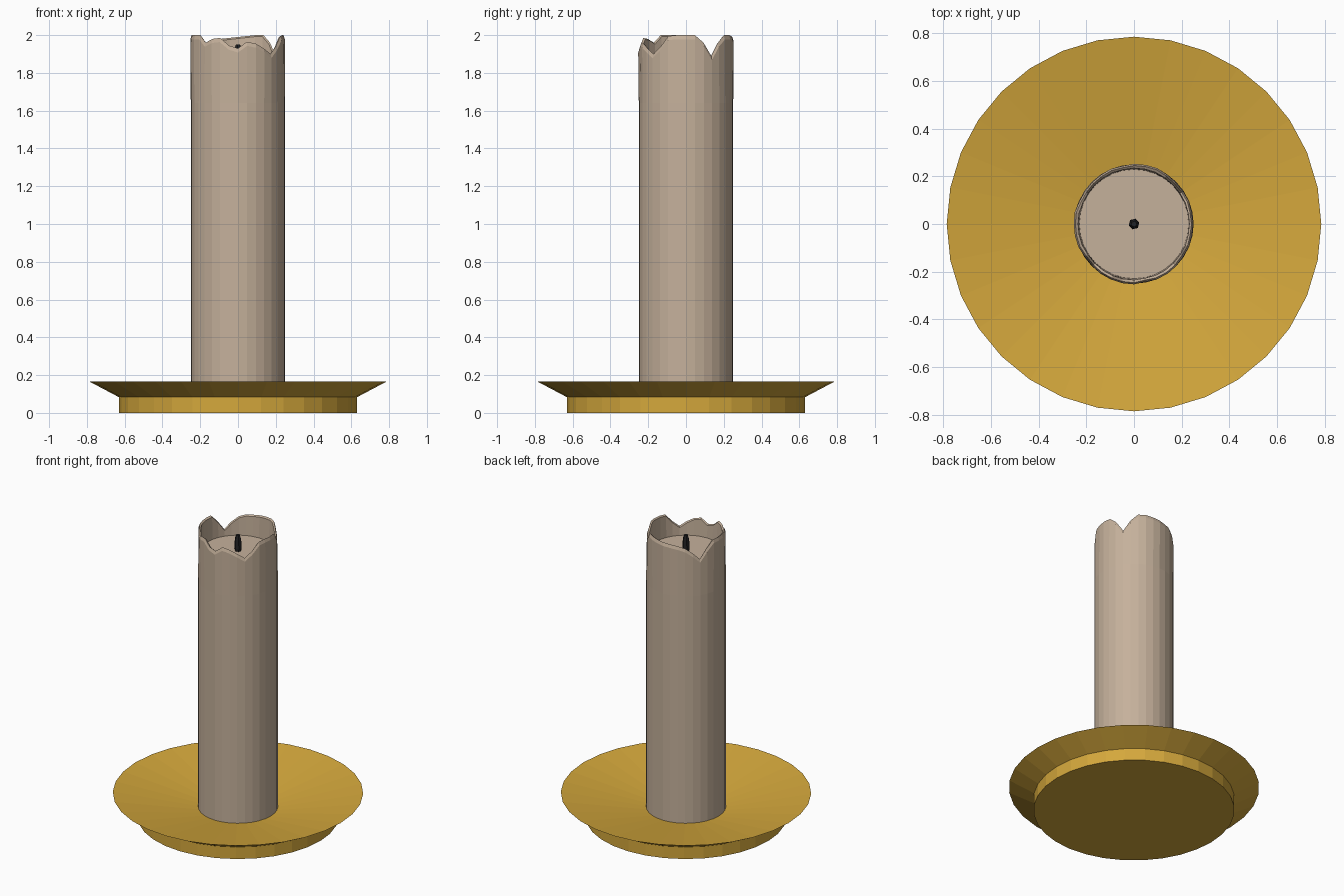
import bpy, bmesh, math, random

if "Cube" in bpy.data.objects:
    bpy.data.objects.remove(bpy.data.objects["Cube"])

random.seed(4)


def material(name, rgb):
    m = bpy.data.materials.new(name)
    m.diffuse_color = (*rgb, 1)
    m.use_nodes = True
    m.node_tree.nodes["Principled BSDF"].inputs["Base Color"].default_value = m.diffuse_color
    return m


def lathe(name, rings, sides, mat, spin=0.0):
    """Skin a stack of rings; each ring is a function k -> (radius, z)."""
    bm = bmesh.new()
    loops = []
    for ring in rings:
        loop = []
        for k in range(sides):
            a = spin + 2 * math.pi * k / sides
            r, z = ring(k)
            loop.append(bm.verts.new((r * math.cos(a), r * math.sin(a), z)))
        loops.append(loop)
    for lo, hi in zip(loops, loops[1:]):
        for k in range(sides):
            n = (k + 1) % sides
            bm.faces.new((lo[k], lo[n], hi[n], hi[k]))
    bm.faces.new(loops[0][::-1])
    bm.faces.new(loops[-1])
    bmesh.ops.recalc_face_normals(bm, faces=bm.faces)
    mesh = bpy.data.meshes.new(name)
    bm.to_mesh(mesh)
    bm.free()
    mesh.materials.append(mat)
    ob = bpy.data.objects.new(name, mesh)
    bpy.context.collection.objects.link(ob)
    return ob


def flat(r, z):
    return lambda k: (r, z)


gold = material("gold", (0.66, 0.39, 0.045))
wax = material("wax", (0.56, 0.44, 0.33))
black = material("charred", (0.015, 0.015, 0.017))

# Dish: round foot, flared lip, shallow conical top
lathe("dish", [flat(0.63, 0), flat(0.63, 0.083), flat(0.785, 0.165),
               flat(0.25, 0.07), flat(0.02, 0.065)], 32, gold)

# Candle: straight column with a melted, notched rim around a sunken pool
rim = [2.0, 2.0, 1.96, 1.89, 1.96, 2.0, 2.0, 1.995,
       1.99, 1.985, 1.98, 1.965, 1.93, 1.885, 1.95, 2.0,
       2.0, 2.0, 2.0, 2.0, 1.96, 1.98, 1.985, 1.945,
       1.93, 1.965, 1.955, 1.93, 1.90, 1.94, 1.995, 2.0]
bulge = [random.uniform(-0.004, 0.004) for _ in rim]
lathe("candle", [
    flat(0.25, 0.055),
    flat(0.25, 1.64),
    lambda k: (0.25 + bulge[k], rim[k] - 0.022),
    lambda k: (0.243 + bulge[k], rim[k]),
    lambda k: (0.233 + bulge[k] / 2, rim[k] - 0.008),
    flat(0.229, 1.84),
], 32, wax)

# Wick: short burnt stub
lathe("wick", [flat(0.017, 1.82), flat(0.023, 1.86), flat(0.021, 1.92),
               flat(0.012, 1.95)], 6, black, spin=0.3)
